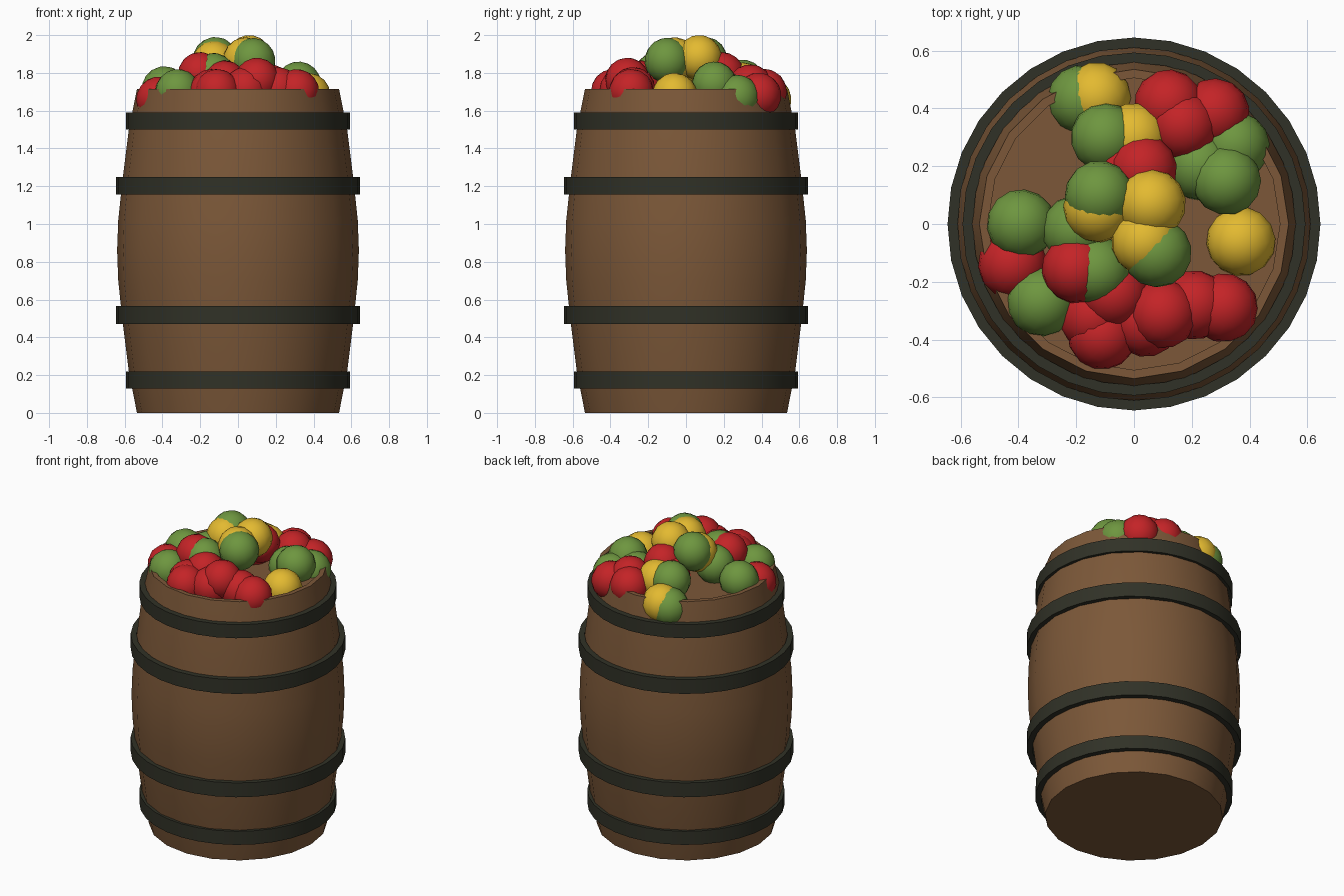
import bpy, bmesh, math, random
from mathutils import Euler, Matrix, Vector

if "Cube" in bpy.data.objects:
    bpy.data.objects.remove(bpy.data.objects["Cube"])

random.seed(4)


def material(name, color):
    m = bpy.data.materials.new(name)
    m.diffuse_color = (*color, 1)
    m.use_nodes = True
    m.node_tree.nodes["Principled BSDF"].inputs["Base Color"].default_value = m.diffuse_color
    return m


WOOD = material("brown wood", (0.20, 0.097, 0.040))
IRON = material("dark iron", (0.030, 0.031, 0.020))
FRUIT = {
    "red": material("red skin", (0.55, 0.017, 0.020)),
    "green": material("green skin", (0.155, 0.305, 0.050)),
    "yellow": material("yellow skin", (0.77, 0.49, 0.030)),
}


def finish(name, bm, mat, angle=35):
    bmesh.ops.recalc_face_normals(bm, faces=bm.faces)
    me = bpy.data.meshes.new(name)
    bm.to_mesh(me)
    bm.free()
    me.materials.append(mat)
    ob = bpy.data.objects.new(name, me)
    bpy.context.collection.objects.link(ob)
    bpy.context.view_layer.objects.active = ob
    ob.select_set(True)
    bpy.ops.object.shade_smooth_by_angle(angle=math.radians(angle))
    ob.select_set(False)
    return ob


def lathe(name, profile, sides, mat, closed=False):
    """Revolve (radius, z) points; open profiles are capped at both ends."""
    bm = bmesh.new()
    rings = []
    for r, z in profile:
        rings.append([bm.verts.new((r * math.cos(2 * math.pi * i / sides),
                                    r * math.sin(2 * math.pi * i / sides), z))
                      for i in range(sides)])
    pairs = list(zip(rings, rings[1:]))
    if closed:
        pairs.append((rings[-1], rings[0]))
    for a, b in pairs:
        for i in range(sides):
            j = (i + 1) % sides
            bm.faces.new((a[i], a[j], b[j], b[i]))
    if not closed:
        bm.faces.new(rings[0])
        bm.faces.new(rings[-1])
    return finish(name, bm, mat)


# Barrel body with bulging sides and a slightly sunken lid
lathe("barrel", [(0.535, 0), (0.578, 0.22), (0.613, 0.50), (0.634, 0.70),
                 (0.640, 0.86), (0.634, 1.02), (0.613, 1.22), (0.578, 1.50),
                 (0.535, 1.715), (0.505, 1.715), (0.505, 1.67)], 20, WOOD)

# Iron hoops
for n, (r, z0, z1) in enumerate([(0.593, 0.13, 0.22), (0.645, 0.47, 0.565),
                                 (0.645, 1.155, 1.25), (0.593, 1.50, 1.59)]):
    inner = r - 0.035
    lathe(f"hoop_{n + 1}", [(inner, z0), (r, z0), (r, z1), (inner, z1)],
          32, IRON, closed=True)

# Heaped fruit: centre positions by colour
HEAP = {
    "yellow": [(-0.13, 0.44, 1.66), (0.0, 0.30, 1.735), (0.37, -0.06, 1.68),
               (0.06, 0.07, 1.88), (0.04, -0.06, 1.868), (-0.125, 0.055, 1.85)],
    "green": [(-0.18, 0.43, 1.645), (-0.10, 0.30, 1.75), (0.35, 0.27, 1.67),
              (0.32, 0.15, 1.74), (0.23, 0.20, 1.69), (-0.32, -0.27, 1.70),
              (-0.13, -0.16, 1.785), (-0.39, 0.0, 1.715), (-0.20, -0.02, 1.76),
              (-0.12, 0.10, 1.87), (0.08, -0.10, 1.865)],
    "red": [(0.03, 0.19, 1.79), (0.12, 0.415, 1.70), (0.28, 0.385, 1.68),
            (0.17, 0.34, 1.725), (0.31, -0.29, 1.70), (0.21, -0.28, 1.71),
            (0.10, -0.31, 1.76), (0.04, -0.34, 1.71), (-0.11, -0.385, 1.70),
            (-0.14, -0.32, 1.70), (-0.07, -0.24, 1.745), (-0.20, -0.155, 1.79),
            (-0.42, -0.14, 1.66), (-0.03, 0.20, 1.74)],
}
for color, spots in HEAP.items():
    for n, spot in enumerate(spots):
        bm = bmesh.new()
        turn = Euler([random.uniform(-0.3, 0.3), random.uniform(-0.3, 0.3),
                      random.uniform(0, 6.28)]).to_matrix().to_4x4()
        bmesh.ops.create_uvsphere(
            bm, u_segments=14, v_segments=9, radius=0.12,
            matrix=Matrix.Translation(Vector(spot)) @ turn)
        finish(f"{color}_fruit_{n + 1}", bm, FRUIT[color], 60)
